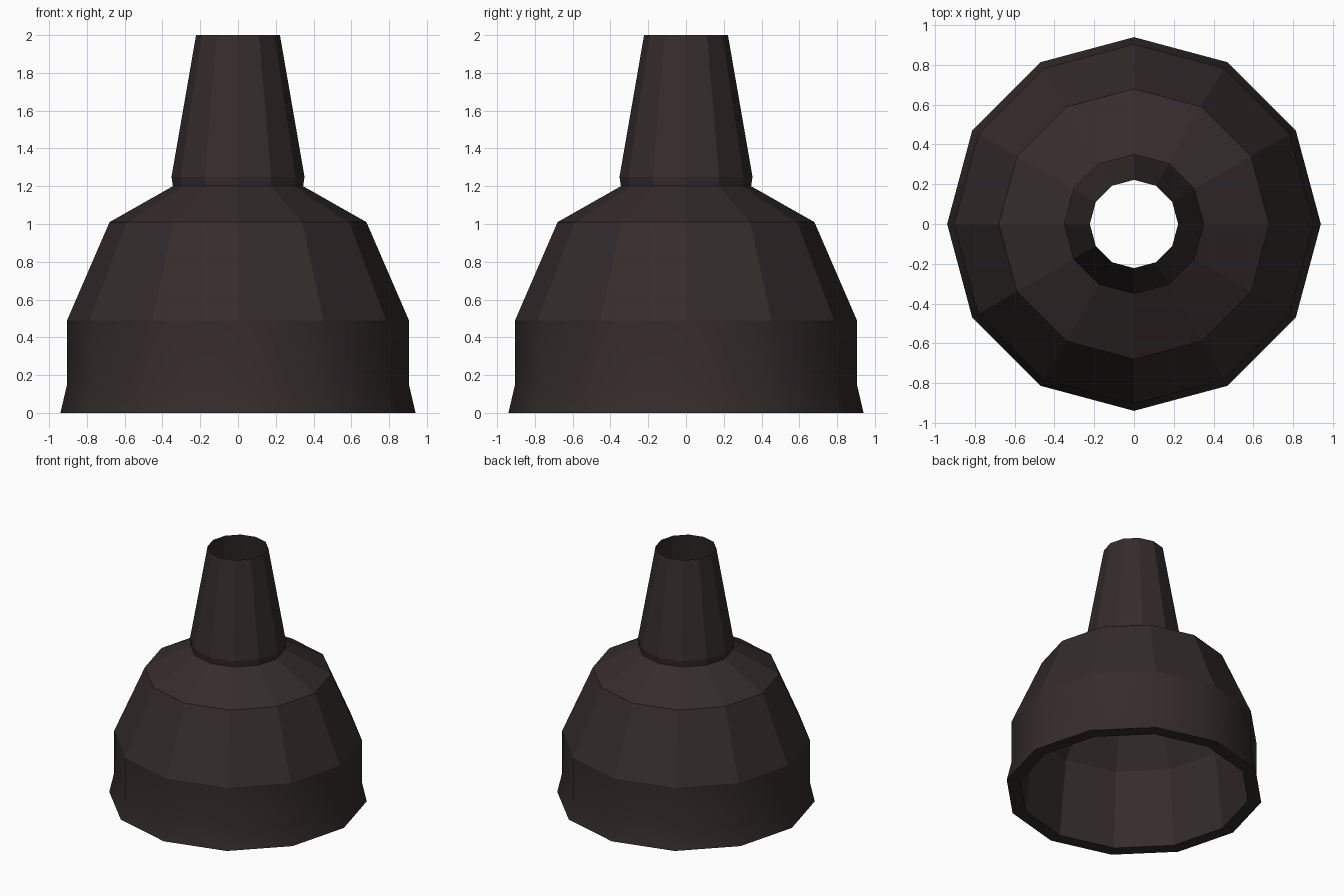
import bpy, math

if "Cube" in bpy.data.objects:
    bpy.data.objects.remove(bpy.data.objects["Cube"])

SIDES = 12
mat = bpy.data.materials.new("dark_brown")
mat.diffuse_color = (0.034, 0.025, 0.024, 1)
mat.use_nodes = True
mat.node_tree.nodes["Principled BSDF"].inputs["Base Color"].default_value = mat.diffuse_color


def lathe(name, profile, smooth_rows=()):
    """Spin (radius, height) points into a twelve-sided shell."""
    verts = [(r * math.cos(2 * math.pi * i / SIDES),
              r * math.sin(2 * math.pi * i / SIDES), z)
             for r, z in profile for i in range(SIDES)]
    faces, smooth = [], []
    for row in range(len(profile) - 1):
        for i in range(SIDES):
            j = (i + 1) % SIDES
            a, b = row * SIDES, (row + 1) * SIDES
            faces.append((a + i, a + j, b + j, b + i))
            smooth.append(row in smooth_rows)
    mesh = bpy.data.meshes.new(name)
    mesh.from_pydata(verts, [], faces)
    mesh.polygons.foreach_set("use_smooth", smooth)
    mesh.materials.append(mat)
    obj = bpy.data.objects.new(name, mesh)
    bpy.context.collection.objects.link(obj)
    return obj


# Bell body: inner wall, flat bottom rim, smooth skirt, faceted shoulders
lathe("bell_body", [(0.345, 1.2), (0.77, 0.60), (0.84, 0.0),
                    (0.94, 0.0), (0.905, 0.15), (0.905, 0.49),
                    (0.68, 1.01), (0.345, 1.2)], smooth_rows=(3, 4))

# Open tapered neck with a small collar
lathe("neck", [(0.345, 1.2), (0.352, 1.25), (0.222, 2.0)])
